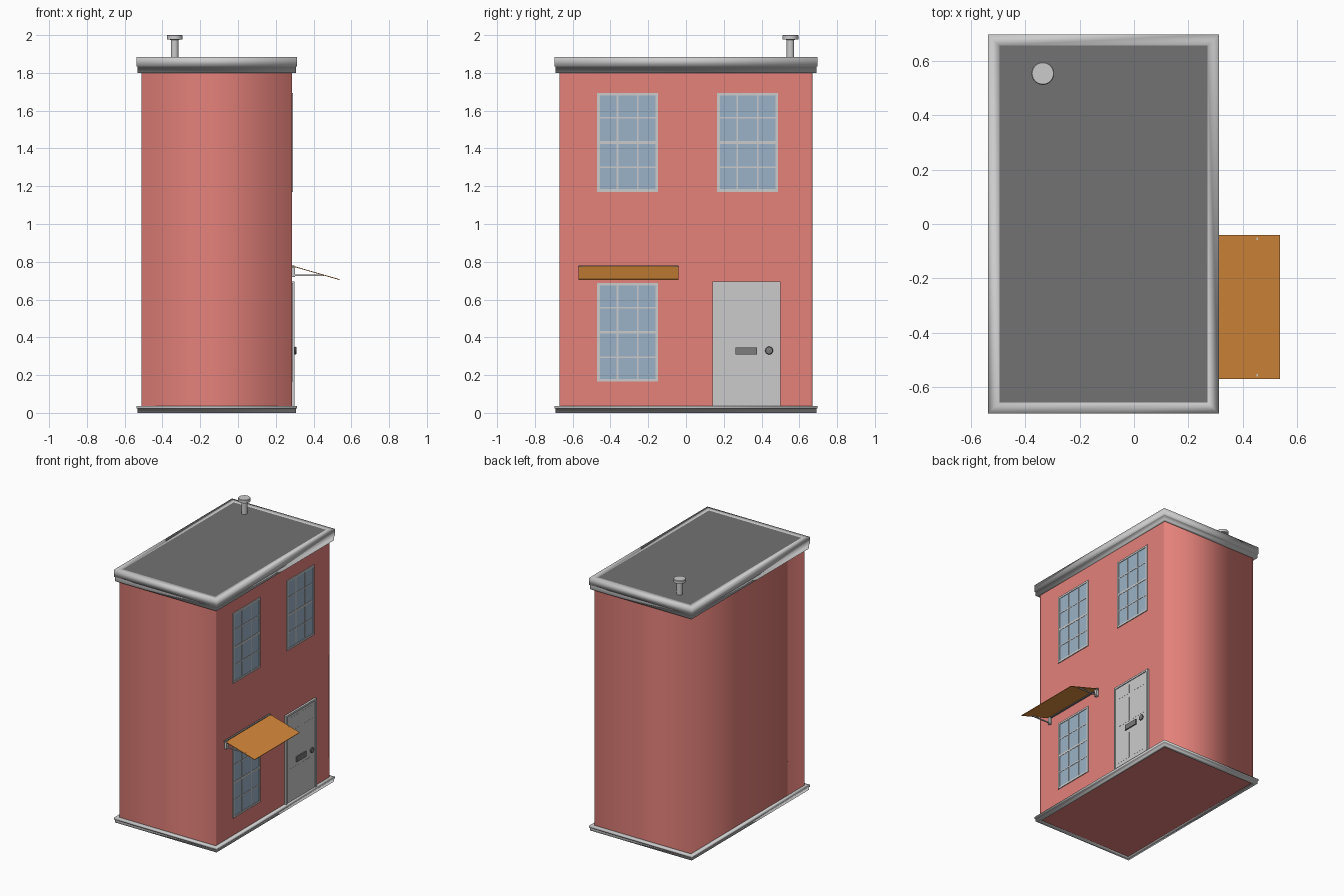
import bpy, bmesh, math
from mathutils import Vector

if "Cube" in bpy.data.objects:
    bpy.data.objects.remove(bpy.data.objects["Cube"])


def material(name, rgb):
    m = bpy.data.materials.new(name)
    m.diffuse_color = (*rgb, 1)
    m.use_nodes = True
    m.node_tree.nodes["Principled BSDF"].inputs["Base Color"].default_value = m.diffuse_color
    return m


BRICK = material("red_wall", (0.78, 0.22, 0.195))
GLASS = material("blue_glass", (0.33, 0.45, 0.57))
ORANGE = material("orange_cloth", (0.68, 0.25, 0.043))
DARK = material("dark_roof", (0.168, 0.168, 0.168))
METAL = material("dark_metal", (0.2, 0.2, 0.2))
WALL = 0.285  # x of the facade


def finish(bm, name, mat=None, smooth=None):
    """Make the object; smooth is the largest angle in degrees to shade across."""
    bmesh.ops.recalc_face_normals(bm, faces=bm.faces)
    me = bpy.data.meshes.new(name)
    bm.to_mesh(me)
    bm.free()
    ob = bpy.data.objects.new(name, me)
    bpy.context.collection.objects.link(ob)
    if mat:
        me.materials.append(mat)
    if smooth:
        bpy.context.view_layer.objects.active = ob
        ob.select_set(True)
        bpy.ops.object.shade_smooth_by_angle(angle=math.radians(smooth))
        ob.select_set(False)
    return ob


def add_box(bm, x, y, z):
    vs = bmesh.ops.create_cube(bm, size=1)["verts"]
    for v in vs:
        v.co = Vector([(r[0] + r[1]) / 2 + c * (r[1] - r[0]) for c, r in zip(v.co, (x, y, z))])


def boxes(name, items, mat=None):
    bm = bmesh.new()
    for it in items:
        add_box(bm, *it)
    return finish(bm, name, mat)


def ring(name, profile):
    """Sweep a closed (outset, z) profile round the footprint with mitred corners."""
    bm = bmesh.new()
    loops = [[bm.verts.new((sx, sy, z)) for sx, sy in
              ((-0.51 - o, -0.67 - o), (WALL + o, -0.67 - o), (WALL + o, 0.67 + o), (-0.51 - o, 0.67 + o))]
             for o, z in profile]
    for i, a in enumerate(loops):
        b = loops[(i + 1) % len(loops)]
        for k in range(4):
            bm.faces.new((a[k], a[(k + 1) % 4], b[(k + 1) % 4], b[k]))
    return finish(bm, name, smooth=180)


def lathe(name, profile, centre, axis, mat=None, sides=32):
    """Turn a (radius, height) profile about the z or x axis."""
    bm = bmesh.new()
    rows = []
    for r, h in profile:
        row = []
        for k in range(sides):
            a = math.tau * k / sides
            u, v = r * math.cos(a), r * math.sin(a)
            row.append(bm.verts.new(Vector(centre) + Vector((u, v, h) if axis == "z" else (h, u, v))))
        rows.append(row)
    for a, b in zip(rows, rows[1:]):
        for k in range(sides):
            bm.faces.new((a[k], a[(k + 1) % sides], b[(k + 1) % sides], b[k]))
    bm.faces.new(rows[0])
    bm.faces.new(rows[-1])
    return finish(bm, name, mat, 40)


def frame(x, y, z, w):
    """Four bars round a rectangle on the facade."""
    return [(x, y, (z[0], z[0] + w)), (x, y, (z[1] - w, z[1])),
            (x, (y[0], y[0] + w), (z[0] + w, z[1] - w)), (x, (y[1] - w, y[1]), (z[0] + w, z[1] - w))]


# Walls: softly shaded round the corners, with a flat facade
bm = bmesh.new()
add_box(bm, (-0.51, WALL), (-0.67, 0.67), (0.01, 1.87))
facade = [f for f in bm.faces if f.normal.x > 0.9 or f.calc_center_median().x > WALL - 0.001]
bmesh.ops.inset_region(bm, faces=facade, thickness=0.02)
walls = finish(bm, "house_walls", BRICK)
for p in walls.data.polygons:
    p.use_smooth = abs(p.normal.z) < 0.5

# Roof and mouldings
boxes("flat_roof", [((-0.505, 0.28), (-0.66, 0.66), (1.86, 1.883))], DARK)
ring("cornice", [(-0.015, 1.80), (0.022, 1.80), (0.022, 1.833), (0.027, 1.833), (0.027, 1.885), (-0.015, 1.885)])
ring("base_trim", [(-0.003, 0.0), (0.022, 0.0), (0.022, 0.022), (0.027, 0.022), (0.027, 0.036), (-0.003, 0.036)])

# Roof vent
lathe("roof_vent", [(0.02, 1.87), (0.02, 1.975), (0.042, 1.977), (0.042, 1.997), (0.039, 2.0)],
      (-0.335, 0.553, 0), "z")

# Sash windows, three panes by four
for name, y0, z0 in (("lower_window", -0.47, 0.165), ("upper_left_window", -0.47, 1.17),
                     ("upper_right_window", 0.165, 1.17)):
    y, z = (y0, y0 + 0.322), (z0, z0 + 0.523)
    bars = frame((0.275, 0.291), y, z, 0.014)
    for k in (1, 2):
        c = y0 + 0.322 * k / 3
        bars.append(((0.28, 0.2885), (c - 0.004, c + 0.004), z))
    for k in (1, 2, 3):
        c, h = z0 + 0.523 * k / 4, 0.007 if k == 2 else 0.004
        bars.append(((0.28, 0.289), y, (c - h, c + h)))
    boxes(name + "_frame", bars)
    boxes(name + "_glass", [((0.275, 0.287), (y[0] + 0.01, y[1] - 0.01), (z[0] + 0.01, z[1] - 0.01))], GLASS)

# Door with frame, panels, letter slot and knob
boxes("door_frame", [b for i, b in enumerate(frame((0.275, 0.3), (0.14, 0.50), (0.02, 0.695), 0.014)) if i])
boxes("door", [((0.275, 0.294), (0.154, 0.486), (0.03, 0.681))])
boxes("door_panels", [((0.285, 0.295), y, z) for y in ((0.185, 0.30), (0.34, 0.455))
                      for z in ((0.08, 0.28), (0.37, 0.56), (0.59, 0.66))])
boxes("letter_slot", [((0.29, 0.303), (0.262, 0.377), (0.308, 0.347))], METAL)
lathe("door_knob", [(0.01, 0.0), (0.01, 0.005), (0.018, 0.008), (0.021, 0.012), (0.018, 0.017), (0.008, 0.019)],
      (0.292, 0.44, 0.33), "x", METAL, 24)

# Awning: sloping cloth, wall rail, brackets and side arms
cloth = bmesh.new()
ends = [[cloth.verts.new((x, y, z)) for x, z in ((0.297, 0.777), (0.537, 0.708), (0.536, 0.704), (0.296, 0.773))]
        for y in (-0.57, -0.04)]
for k in range(4):
    cloth.faces.new((ends[0][k], ends[0][(k + 1) % 4], ends[1][(k + 1) % 4], ends[1][k]))
for e in ends:
    cloth.faces.new(e)
finish(cloth, "awning_cloth", ORANGE)
boxes("awning_rail", [((0.28, 0.298), (-0.57, -0.04), (0.767, 0.781))], METAL)
boxes("awning_brackets", [((0.28, 0.302), (y - 0.011, y + 0.011), (0.72, 0.778)) for y in (-0.556, -0.054)])
boxes("awning_arms", [((0.29, 0.455), (y - 0.004, y + 0.004), (0.726, 0.733)) for y in (-0.556, -0.054)])
